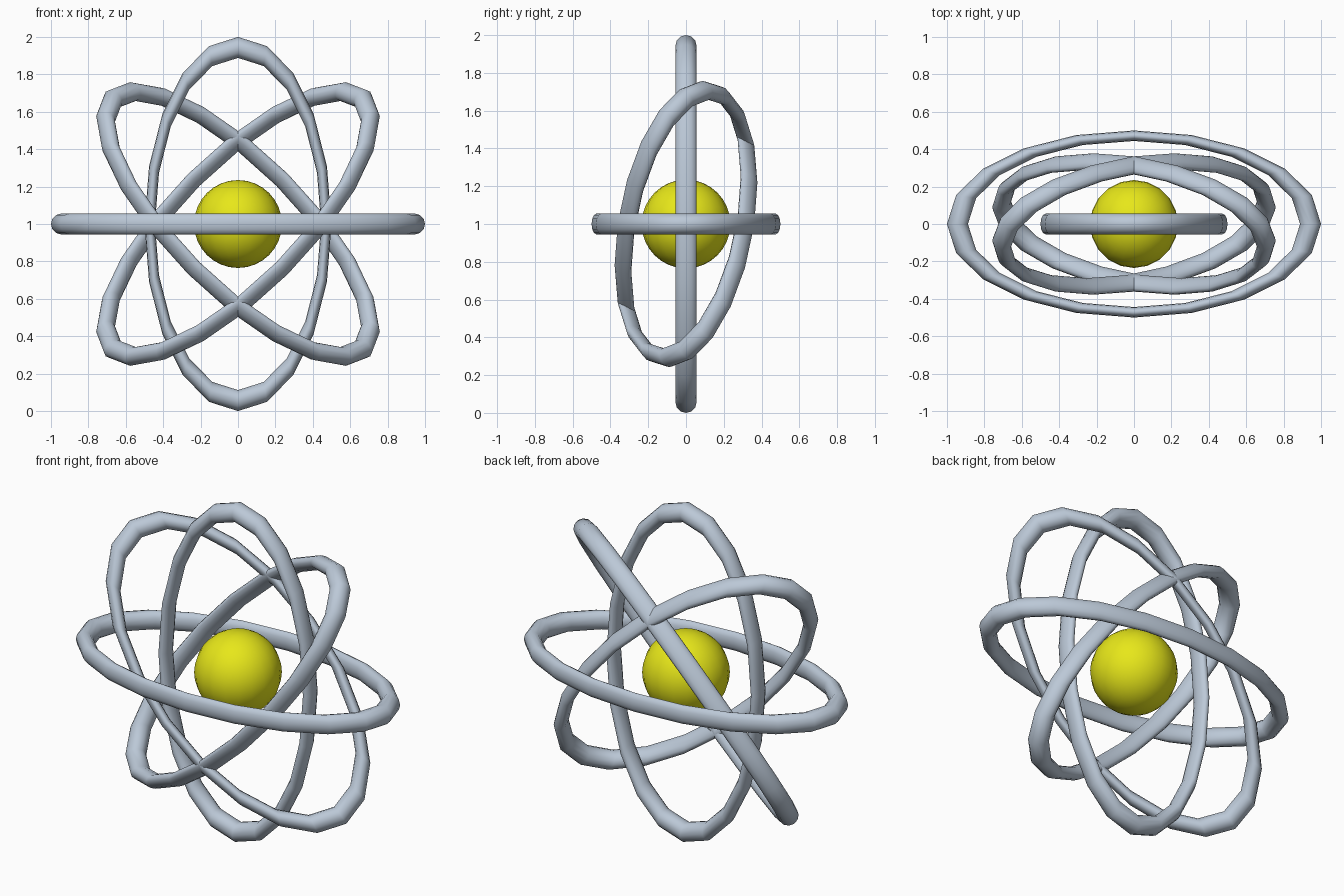
import bpy
import math
from mathutils import Matrix

if "Cube" in bpy.data.objects:
    bpy.data.objects.remove(bpy.data.objects["Cube"])

CENTRE = Matrix.Translation((0, 0, 1))
MAJOR, MINOR = 0.944, 0.056


def material(name, rgb):
    m = bpy.data.materials.new(name)
    m.diffuse_color = (*rgb, 1)
    m.use_nodes = True
    m.node_tree.nodes["Principled BSDF"].inputs["Base Color"].default_value = m.diffuse_color
    return m


def finish(name, mat):
    ob = bpy.context.object
    ob.name = name
    ob.data.materials.append(mat)
    bpy.ops.object.shade_smooth_by_angle(angle=math.radians(40))
    return ob


def orbit(name, tilt_x, tilt_y):
    """Oval ring, long along x, rolled about x and then turned about y."""
    bpy.ops.mesh.primitive_torus_add(major_segments=20, minor_segments=12,
                                     major_radius=MAJOR, minor_radius=MINOR)
    ob = finish(name, steel)
    ob.data.transform(CENTRE
                      @ Matrix.Rotation(math.radians(tilt_y), 4, 'Y')
                      @ Matrix.Rotation(math.radians(tilt_x), 4, 'X')
                      @ Matrix.Diagonal((1, 0.5, 1, 1)))


steel = material("blue_grey", (0.50, 0.58, 0.68))
yellow = material("yellow", (0.80, 0.80, 0.01))

# Central ball
bpy.ops.mesh.primitive_uv_sphere_add(segments=20, ring_count=16, radius=0.235)
finish("nucleus", yellow).data.transform(CENTRE)

# Level and upright rings
orbit("level_orbit", 0, 0)
# the upright ring is rolled on edge so its short side runs along x
bpy.ops.mesh.primitive_torus_add(major_segments=20, minor_segments=12,
                                 major_radius=MAJOR, minor_radius=MINOR)
upright = finish("upright_orbit", steel)
upright.data.transform(CENTRE @ Matrix.Diagonal((0.5, 1, 1, 1))
                       @ Matrix.Rotation(math.radians(90), 4, 'X'))

# Two diagonal rings, mirror images of each other
orbit("diagonal_orbit_right", 45, -45)
orbit("diagonal_orbit_left", 45, 45)
